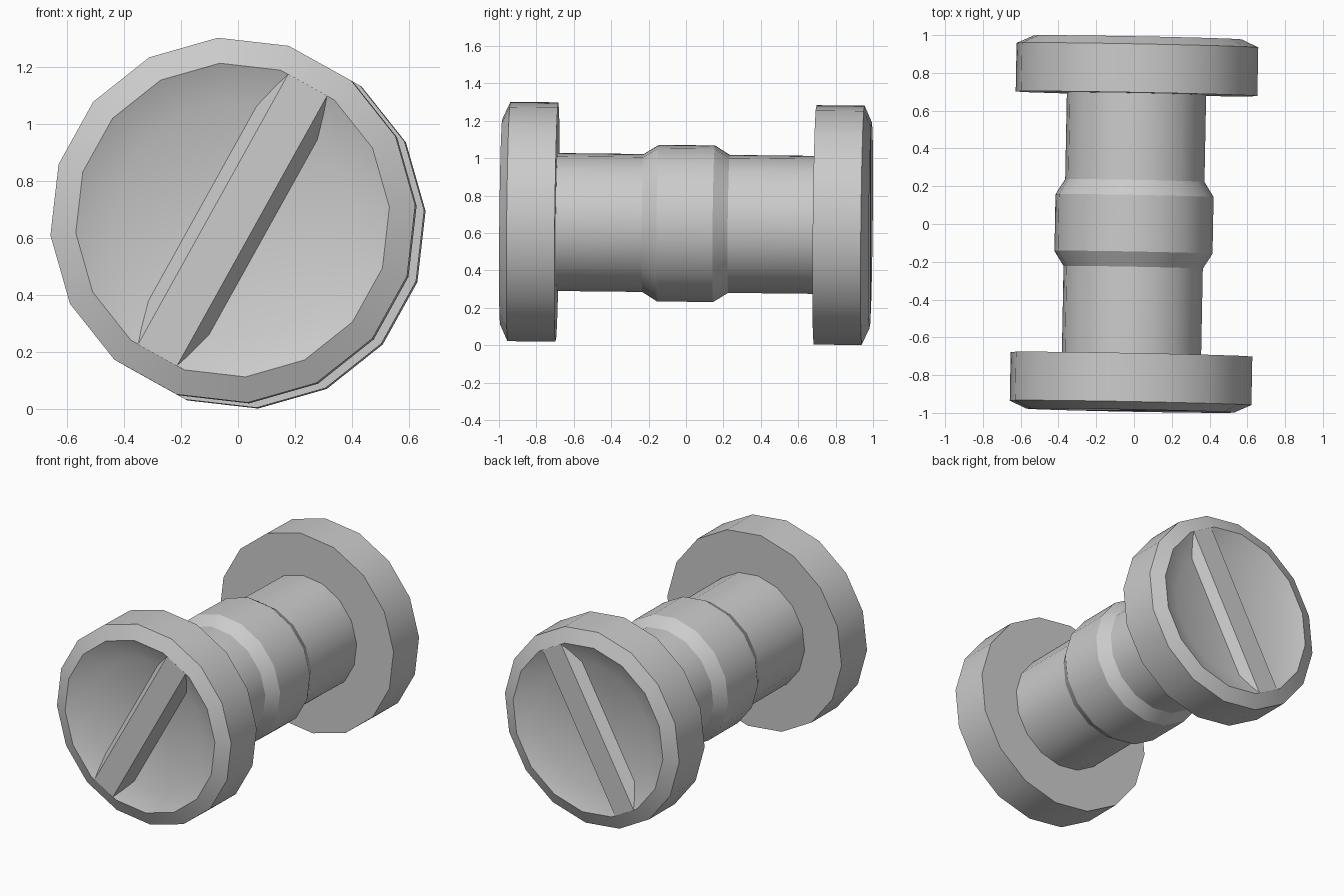
import bpy, bmesh
from math import cos, sin, radians
from mathutils import Matrix

if "Cube" in bpy.data.objects:
    bpy.data.objects.remove(bpy.data.objects["Cube"])

SIDES = 16
PHASE = 4.7                      # angle of the first corner
BAR_ANGLE = radians(PHASE + 2.5 * 22.5)
END, DEPTH = 0.988, 0.06         # rim position and recess depth

# slight tilt of the whole part
TILT = (Matrix.Translation((0, 0, 0.651))
        @ Matrix.Rotation(-0.0192, 4, 'Z') @ Matrix.Rotation(-0.011, 4, 'X'))


def finish(bm, name, smooth):
    bmesh.ops.recalc_face_normals(bm, faces=bm.faces)
    bm.transform(TILT)
    mesh = bpy.data.meshes.new(name)
    bm.to_mesh(mesh)
    bm.free()
    obj = bpy.data.objects.new(name, mesh)
    bpy.context.collection.objects.link(obj)
    if smooth:
        bpy.ops.object.select_all(action='DESELECT')
        obj.select_set(True)
        bpy.context.view_layer.objects.active = obj
        bpy.ops.object.shade_smooth_by_angle(angle=radians(30))
    return obj


# spool body: half profile (radius, y) mirrored and revolved around y
half = [(0.42, 0.15), (0.37, 0.23), (0.37, 0.69), (0.642, 0.69),
        (0.642, 0.947), (0.552, END), (0.416, END - DEPTH)]
profile = [(r, -y) for r, y in reversed(half)] + half
bm = bmesh.new()
rings = []
for r, y in profile:
    angles = [radians(PHASE + 360 * i / SIDES) for i in range(SIDES)]
    rings.append([bm.verts.new((r * cos(a), y, r * sin(a))) for a in angles])
for a, b in zip(rings, rings[1:]):
    for i in range(SIDES):
        j = (i + 1) % SIDES
        bm.faces.new((a[i], a[j], b[j], b[i]))
bm.faces.new(rings[0])
bm.faces.new(rings[-1])
finish(bm, "spool_body", True)

# raised tapered bar across the recess at each end
for side, name in ((-1, "front_bar"), (1, "back_bar")):
    bm = bmesh.new()
    ends = []
    for s in (-0.541, 0.541):
        loop = []
        for w, y in ((-0.078, END), (0.078, END),
                     (0.129, END - DEPTH - 0.01), (-0.129, END - DEPTH - 0.01)):
            k = s if y == END else s * 0.9
            loop.append(bm.verts.new((k * cos(BAR_ANGLE) - w * sin(BAR_ANGLE), side * y,
                                      k * sin(BAR_ANGLE) + w * cos(BAR_ANGLE))))
        ends.append(loop)
        bm.faces.new(loop)
    for i in range(4):
        j = (i + 1) % 4
        bm.faces.new((ends[0][i], ends[0][j], ends[1][j], ends[1][i]))
    finish(bm, name, False)
